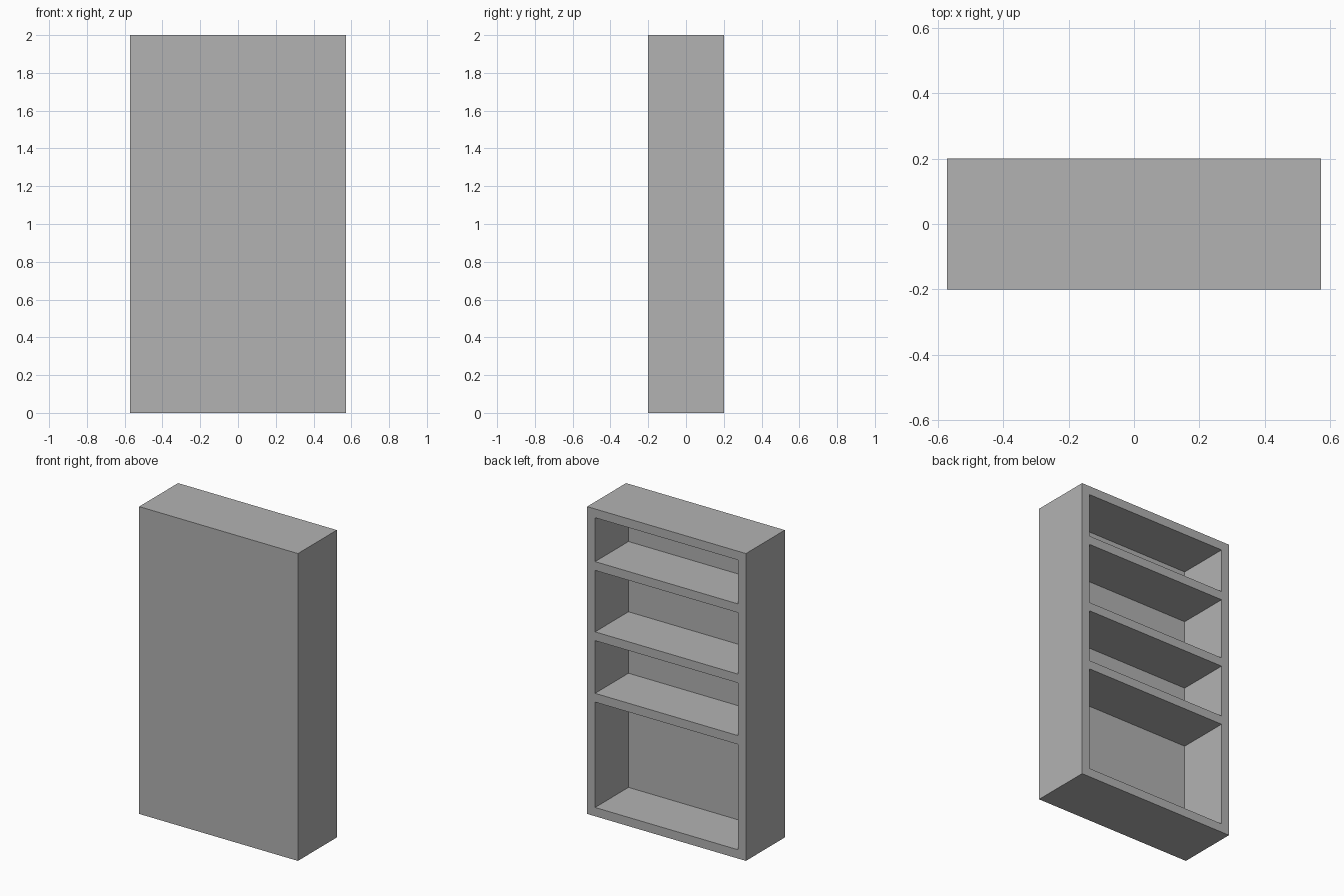
import bpy
import bmesh
from mathutils import Matrix, Vector

default_cube = bpy.data.objects.get("Cube")
if default_cube:
    bpy.data.objects.remove(default_cube, do_unlink=True)

# Everything is laid out in board thicknesses
BOARD = 2 / 35
WIDTH, DEPTH, HEIGHT = 20 * BOARD, 7 * BOARD, 35 * BOARD
BAYS = [(1, 13), (14, 20), (21, 28), (29, 34)]  # bottom and top of each open bay

grey = bpy.data.materials.new("plain_grey")
grey.use_nodes = True
colour = (0.448, 0.448, 0.448, 1)
grey.diffuse_color = colour
grey.node_tree.nodes["Principled BSDF"].inputs["Base Color"].default_value = colour


def add_box(bm, low, high):
    """Add a box between two opposite corners."""
    low, high = Vector(low), Vector(high)
    placed = Matrix.Translation((low + high) / 2) @ Matrix.Diagonal((*(high - low), 1))
    bmesh.ops.create_cube(bm, size=1, matrix=placed)


def make_object(name, boxes):
    bm = bmesh.new()
    for low, high in boxes:
        add_box(bm, low, high)
    mesh = bpy.data.meshes.new(name)
    bm.to_mesh(mesh)
    bm.free()
    mesh.materials.append(grey)
    obj = bpy.data.objects.new(name, mesh)
    bpy.context.collection.objects.link(obj)
    return obj


# Solid carcass
half_w, half_d = WIDTH / 2, DEPTH / 2
bookcase = make_object("bookcase", [((-half_w, -half_d, 0), (half_w, half_d, HEIGHT))])

# Open bays, leaving a full panel at the -y face and shelves in between
inner = half_w - BOARD
bay_cutter = make_object("bay_cutter", [
    ((-inner, BOARD - half_d, low * BOARD), (inner, half_d + BOARD, high * BOARD))
    for low, high in BAYS
])
bay_cutter.hide_render = True
bay_cutter.hide_viewport = True
bay_cutter.display_type = 'WIRE'

cut = bookcase.modifiers.new("open_bays", 'BOOLEAN')
cut.operation = 'DIFFERENCE'
cut.solver = 'EXACT'
cut.object = bay_cutter
